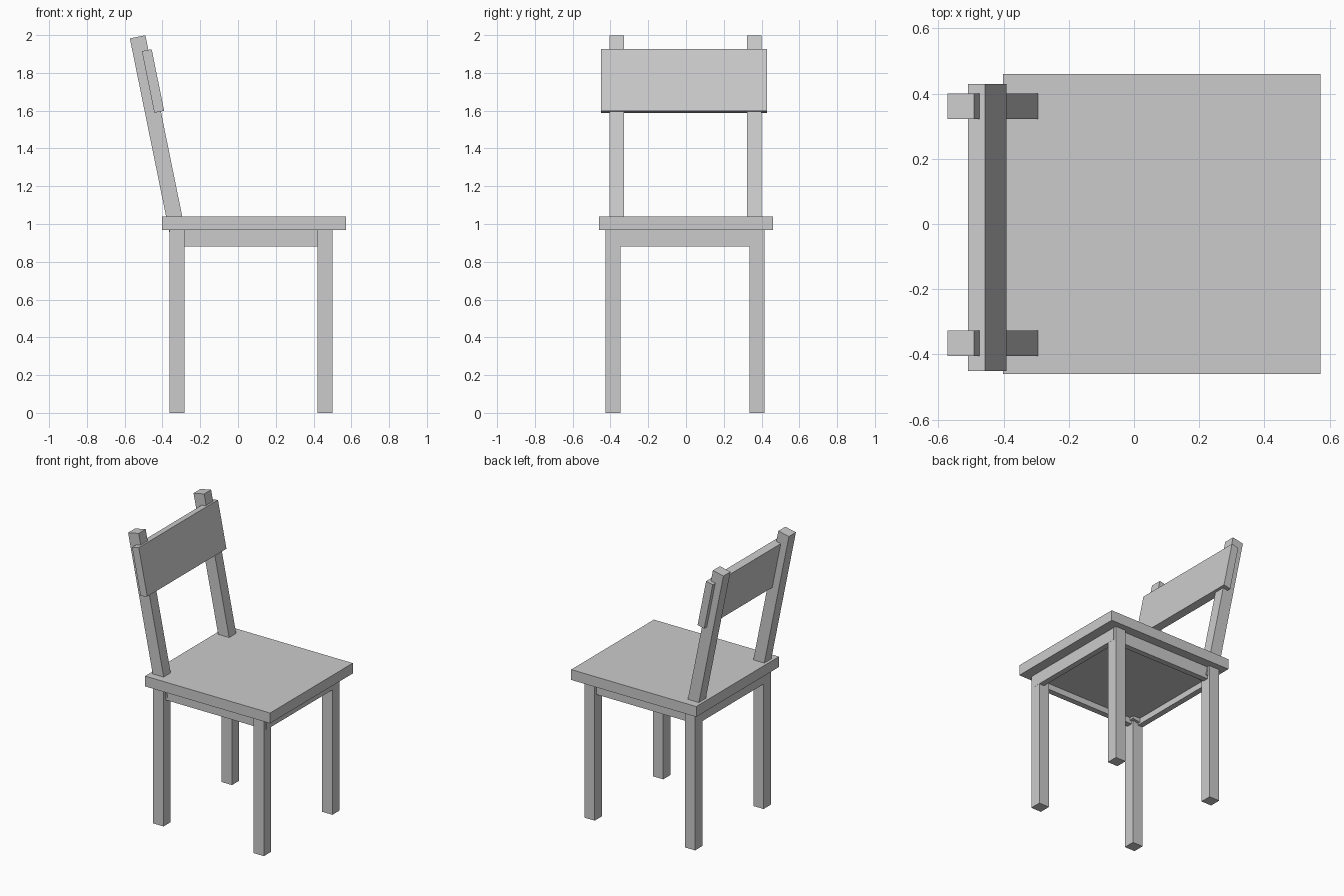
import bpy
import math
from mathutils import Vector

cube = bpy.data.objects.get("Cube")
if cube:
    bpy.data.objects.remove(cube, do_unlink=True)

# Single plain material
grey = bpy.data.materials.new("plain grey")
grey.use_nodes = True
colour = (0.6, 0.6, 0.6, 1)
grey.diffuse_color = colour
grey.node_tree.nodes["Principled BSDF"].inputs["Base Color"].default_value = colour


def box(name, low, high, lean=0.0):
    """Box between two corners, then leaned about its centre around y."""
    low, high = Vector(low), Vector(high)
    bpy.ops.mesh.primitive_cube_add(size=1, location=(low + high) / 2)
    ob = bpy.context.object
    ob.name = name
    ob.scale = high - low
    ob.rotation_euler.y = lean
    ob.data.materials.append(grey)
    return ob


def leaning_box(name, x, z, thick, length, y0, y1, lean):
    """Leaning board centred on (x, z) in side profile."""
    return box(name, (x - thick / 2, y0, z - length / 2),
               (x + thick / 2, y1, z + length / 2), lean)


# Seat
SEAT_BOTTOM = 0.967
box("seat", (-0.402, -0.46, SEAT_BOTTOM), (0.572, 0.46, 1.04))

# Legs
for end, x in (("back", -0.362), ("front", 0.42)):
    for side, y in (("right", -0.426), ("left", 0.336)):
        box(f"{end}_{side}_leg", (x, y, 0), (x + 0.08, y + 0.08, SEAT_BOTTOM))

# Apron rails under the seat, flush with the legs at front and back
X0, X1, Y0, Y1, T, LOW = -0.363, 0.501, -0.40, 0.395, 0.04, 0.88
box("front_apron", (X1 - T, Y0, LOW), (X1, Y1, SEAT_BOTTOM))
box("back_apron", (X0, Y0, LOW), (X0 + T, Y1, SEAT_BOTTOM))
box("right_apron", (X0 + T, Y0, LOW), (X1 - T, Y0 + T, SEAT_BOTTOM))
box("left_apron", (X0 + T, Y1 - T, LOW), (X1 - T, Y1, SEAT_BOTTOM))

# Support panel filling the upper part of the frame
box("seat_support", (X0 + T, Y0 + T, 0.922), (X1 - T, Y1 - T, SEAT_BOTTOM))

# Leaning back posts and the board across them
LEAN = -math.radians(11.5)
for side, y in (("right", -0.405), ("left", 0.323)):
    leaning_box(f"{side}_back_post", -0.42, 1.443, 0.084, 1.118, y, y + 0.078, LEAN)
leaning_box("back_board", -0.45, 1.757, 0.053, 0.333, -0.451, 0.43, LEAN)
